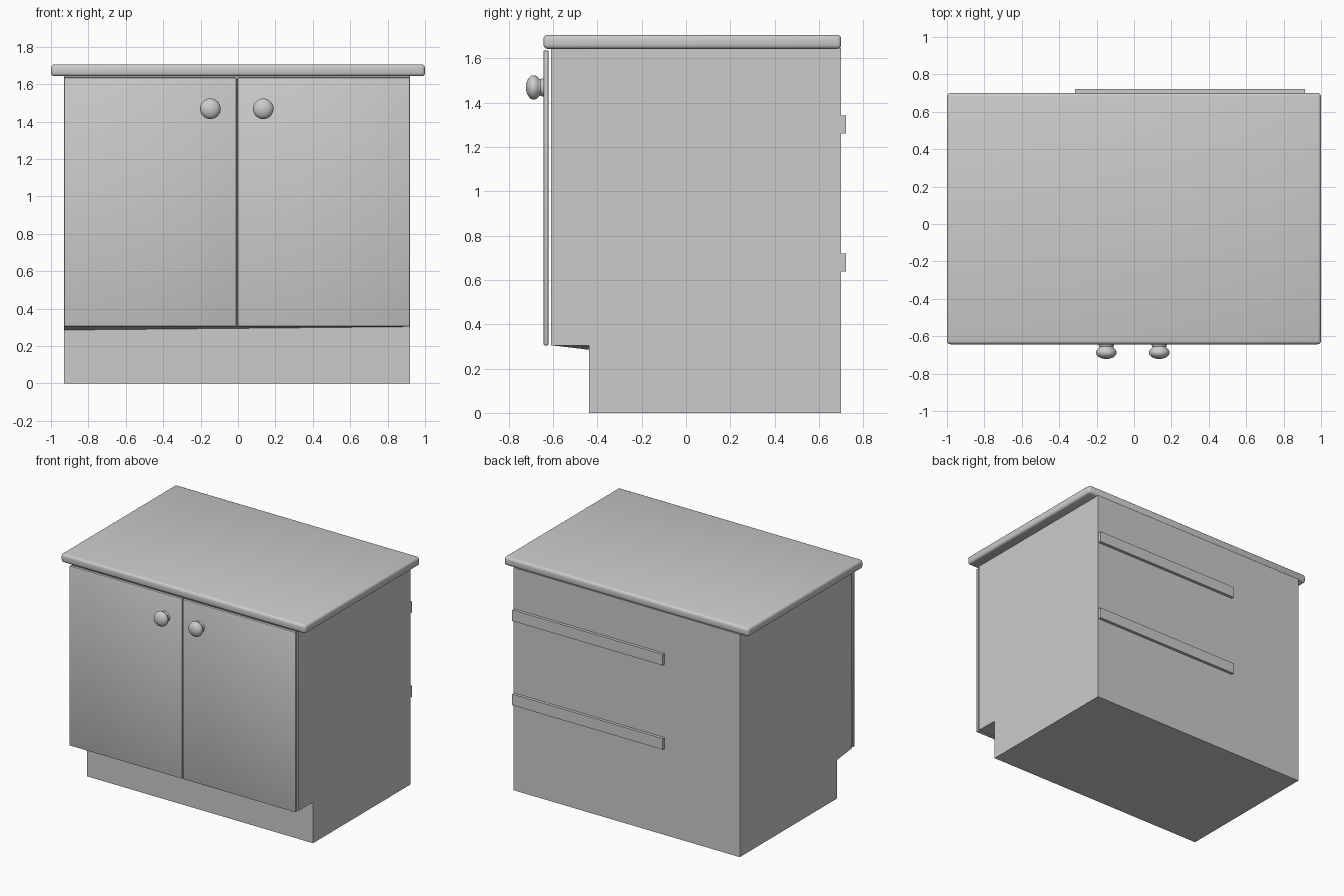
import bpy, bmesh, math

if "Cube" in bpy.data.objects:
    bpy.data.objects.remove(bpy.data.objects["Cube"])


def finish(name, bm, smooth=False):
    bmesh.ops.recalc_face_normals(bm, faces=bm.faces)
    me = bpy.data.meshes.new(name)
    bm.to_mesh(me)
    bm.free()
    ob = bpy.data.objects.new(name, me)
    bpy.context.collection.objects.link(ob)
    if smooth:
        bpy.context.view_layer.objects.active = ob
        ob.select_set(True)
        bpy.ops.object.shade_smooth_by_angle(angle=math.radians(40))
        ob.select_set(False)
    return ob


def box(name, x, y, z, bevel=0.0, segments=3):
    bm = bmesh.new()
    bmesh.ops.create_cube(bm, size=1)
    for v in bm.verts:
        v.co = [r[0] if c < 0 else r[1] for c, r in zip(v.co, (x, y, z))]
    if bevel:
        bmesh.ops.bevel(bm, geom=bm.edges[:], offset=bevel, segments=segments,
                        profile=0.5, affect='EDGES')
    return finish(name, bm, bool(bevel))


def carcass(name, x0, x1, profile):
    bm = bmesh.new()
    face = bm.faces.new([bm.verts.new((x0, y, z)) for y, z in profile])
    res = bmesh.ops.extrude_face_region(bm, geom=[face])
    for v in res["geom"]:
        if isinstance(v, bmesh.types.BMVert):
            v.co.x = x1
            if abs(v.co.z - 0.285) < 1e-4:   # underside tilts up to the right
                v.co.z = 0.303
    return finish(name, bm)


def knob(name, x, z, profile, steps=32):
    bm = bmesh.new()
    verts = [bm.verts.new((x + r, y, z)) for r, y in profile]
    edges = [bm.edges.new(p) for p in zip(verts, verts[1:])]
    bmesh.ops.spin(bm, geom=verts + edges, cent=(x, 0, z), axis=(0, 1, 0),
                   angle=2 * math.pi, steps=steps)
    bmesh.ops.remove_doubles(bm, verts=bm.verts, dist=1e-4)
    return finish(name, bm, True)


# Cabinet body with toe-kick recess
carcass("cabinet_body", -0.93, 0.92,
        [(-0.437, 0), (0.70, 0), (0.70, 1.645), (-0.609, 1.645),
         (-0.609, 0.305), (-0.437, 0.285)])

# Worktop with rounded edges
box("worktop", (-1, 1), (-0.643, 0.70), (1.642, 1.705), 0.018)

# Pair of doors, standing slightly off the body
box("door_left", (-0.93, -0.009), (-0.643, -0.62), (0.305, 1.635), 0.006, 2)
box("door_right", (-0.003, 0.92), (-0.643, -0.62), (0.305, 1.635), 0.006, 2)

# Round door knobs: stem, then flattened ball
ball = [(0.055 * math.cos(a), -0.687 - 0.035 * math.sin(a))
        for a in (math.radians(d) for d in range(-45, 90, 15))]
knob_profile = [(0, -0.635), (0.041, -0.635), (0.041, -0.648), (0.037, -0.656)] + ball + [(0, -0.722)]
for side, x in (("left", -0.148), ("right", 0.135)):
    knob("knob_" + side, x, 1.468, knob_profile)

# Two battens on the back
for side, z in (("lower", 0.638), ("upper", 1.26)):
    box("back_batten_" + side, (-0.315, 0.915), (0.69, 0.722), (z, z + 0.082))
